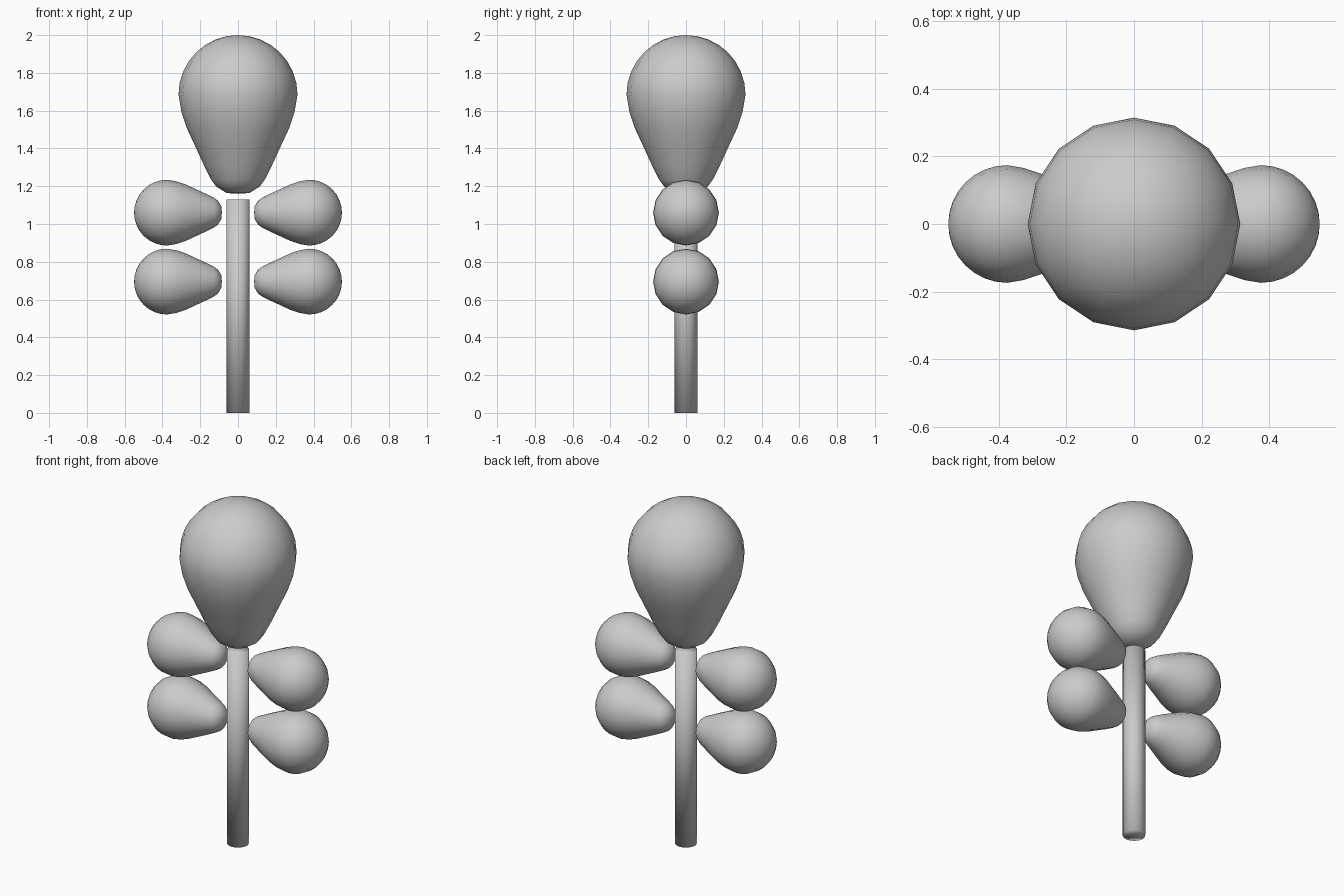
import bpy, bmesh
from math import sin, cos, pi
from mathutils import Matrix, Vector

cube = bpy.data.objects.get("Cube")
if cube:
    bpy.data.objects.remove(cube)

# One plain grey material
grey = bpy.data.materials.new("plain grey")
grey.use_nodes = True
colour = (0.6, 0.6, 0.6, 1)
grey.diffuse_color = colour
grey.node_tree.nodes["Principled BSDF"].inputs["Base Color"].default_value = colour

SIDES = 16


def lathe(name, profile, matrix):
    """Spin a (radius, height) profile about z, then place it."""
    bm = bmesh.new()
    verts = [bm.verts.new((r, 0, z)) for r, z in profile]
    edges = [bm.edges.new(pair) for pair in zip(verts, verts[1:])]
    bmesh.ops.spin(bm, geom=verts + edges, cent=(0, 0, 0), axis=(0, 0, 1),
                   angle=2 * pi, steps=SIDES, use_merge=True)
    bmesh.ops.remove_doubles(bm, verts=bm.verts, dist=0.0001)
    bmesh.ops.recalc_face_normals(bm, faces=bm.faces)
    for face in bm.faces:
        face.smooth = True
    mesh = bpy.data.meshes.new(name)
    bm.to_mesh(mesh)
    bm.free()
    mesh.materials.append(grey)
    obj = bpy.data.objects.new(name, mesh)
    obj.matrix_world = matrix
    bpy.context.collection.objects.link(obj)
    return obj


# Teardrop profile: tapered lower part, then a round dome, centred on its widest ring
R = 0.315
taper = [(0, -0.525), (0.06, -0.521), (0.115, -0.487), (0.142, -0.45), (0.182, -0.37),
         (0.228, -0.27), (0.27, -0.18), (0.3, -0.09)]
dome = [(R * cos(i * pi / 16), R * sin(i * pi / 16)) for i in range(8)] + [(0, R)]
teardrop = taper + dome

# Stem
lathe("stem", [(0, 0), (0.06, 0), (0.06, 1.13), (0, 1.13)], Matrix())

# Flower bud on top
lathe("bud", teardrop, Matrix.Translation((0, 0, 2 - R)))

# Two pairs of leaves pointing in to the stem
for side, sign in (("left", 1), ("right", -1)):
    for level, z in (("upper", 1.06), ("lower", 0.695)):
        place = (Matrix.Translation((sign * 0.376, 0, z))
                 @ Matrix.Rotation(sign * pi / 2, 4, "Y")
                 @ Matrix.Scale(0.553, 4))
        lathe(f"{level}_{side}_leaf", teardrop, place)
